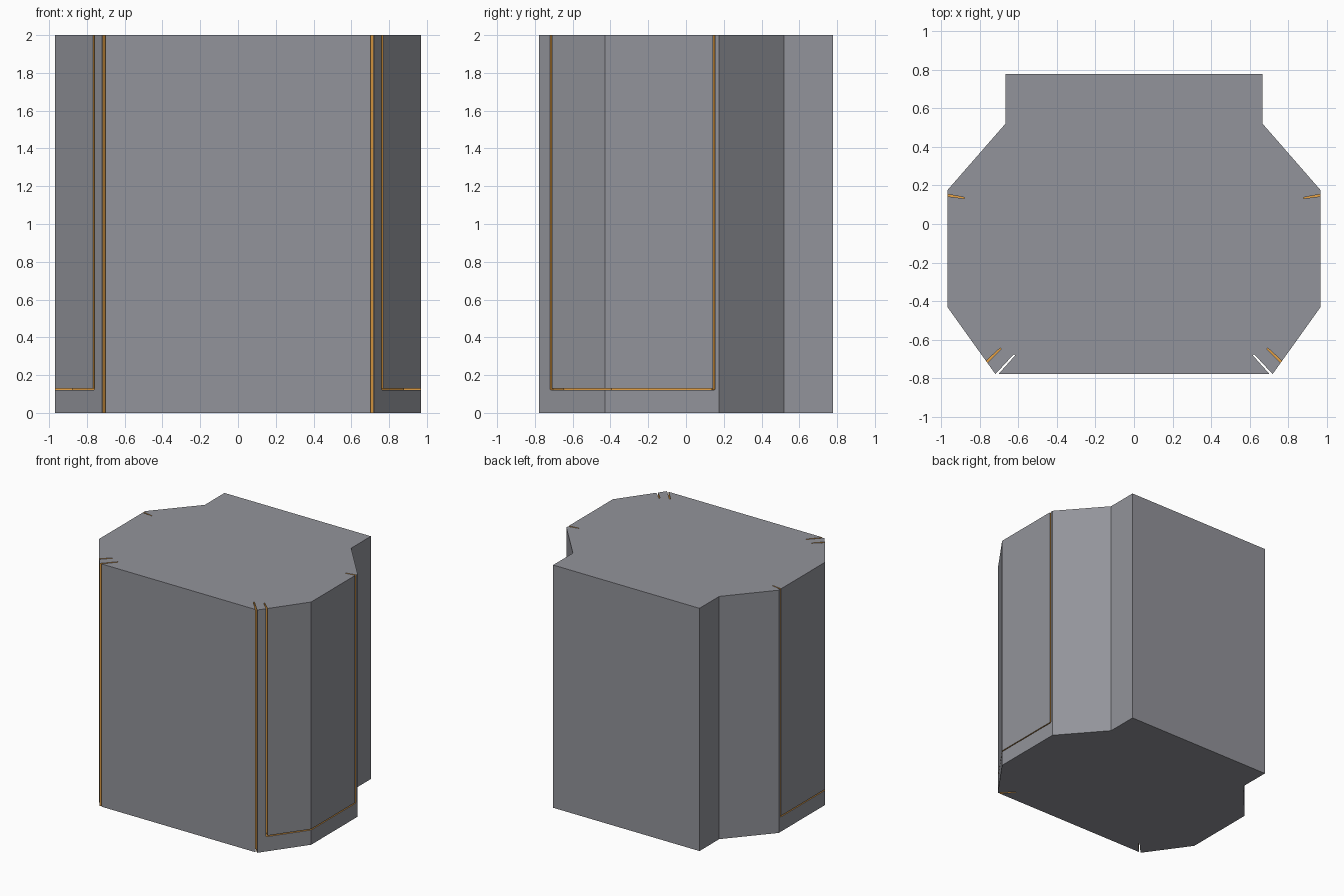
import bpy, bmesh

if "Cube" in bpy.data.objects:
    bpy.data.objects.remove(bpy.data.objects["Cube"])


def material(name, color):
    mat = bpy.data.materials.new(name)
    mat.diffuse_color = (*color, 1)
    mat.use_nodes = True
    mat.node_tree.nodes["Principled BSDF"].inputs["Base Color"].default_value = mat.diffuse_color
    return mat


GREY = material("dark_grey", (0.29, 0.295, 0.325))
ORANGE = material("orange", (0.8, 0.36, 0.06))


def prism(name, pts, z0, z1, mat):
    """Upright solid from a plan outline."""
    bm = bmesh.new()
    face = bm.faces.new([bm.verts.new((x, y, z0)) for x, y in pts])
    top = bmesh.ops.extrude_face_region(bm, geom=[face])["geom"]
    verts = [v for v in top if isinstance(v, bmesh.types.BMVert)]
    bmesh.ops.translate(bm, verts=verts, vec=(0, 0, z1 - z0))
    bmesh.ops.recalc_face_normals(bm, faces=bm.faces)
    mesh = bpy.data.meshes.new(name)
    bm.to_mesh(mesh)
    bm.free()
    mesh.materials.append(mat)
    obj = bpy.data.objects.new(name, mesh)
    bpy.context.collection.objects.link(obj)
    return obj


def cut(body, name, pts, z0, z1):
    """Cut the same orange-lined groove into the right and left sides."""
    for side, label in ((1, "right"), (-1, "left")):
        cutter = prism(f"{name}_{label}", [(side * x, y) for x, y in pts], z0, z1, ORANGE)
        cutter.hide_render = True
        mod = body.modifiers.new(cutter.name, 'BOOLEAN')
        mod.operation = 'DIFFERENCE'
        mod.solver = 'EXACT'
        mod.material_mode = 'TRANSFER'
        mod.object = cutter
        bpy.context.view_layer.objects.active = body
        bpy.ops.object.modifier_apply(modifier=mod.name)
        bpy.data.objects.remove(cutter)


# Main body: half outline mirrored across x
half = [(0.667, 0.777), (0.667, 0.52), (0.968, 0.175), (0.968, -0.43), (0.72, -0.777)]
body = prism("body", half + [(-x, y) for x, y in reversed(half)], 0, 2, GREY)

# Full-height slots at the front corners
cut(body, "corner_slot",
    [(0.623, -0.675), (0.722, -0.782), (0.706, -0.782), (0.616, -0.681)], -0.1, 2.1)

# Upright panel seams, front and rear
cut(body, "front_seam",
    [(0.694, -0.643), (0.776, -0.718), (0.768, -0.728), (0.689, -0.649)], 0.125, 2.1)
cut(body, "rear_seam",
    [(0.88, 0.138), (0.98, 0.157), (0.98, 0.145), (0.88, 0.132)], 0.125, 2.1)

# Level seam along the bottom of each side panel
cut(body, "bottom_seam",
    [(0.69, -0.646), (0.771, -0.724), (0.98, -0.435), (0.98, 0.152),
     (0.88, 0.135), (0.88, -0.395)], 0.121, 0.129)
